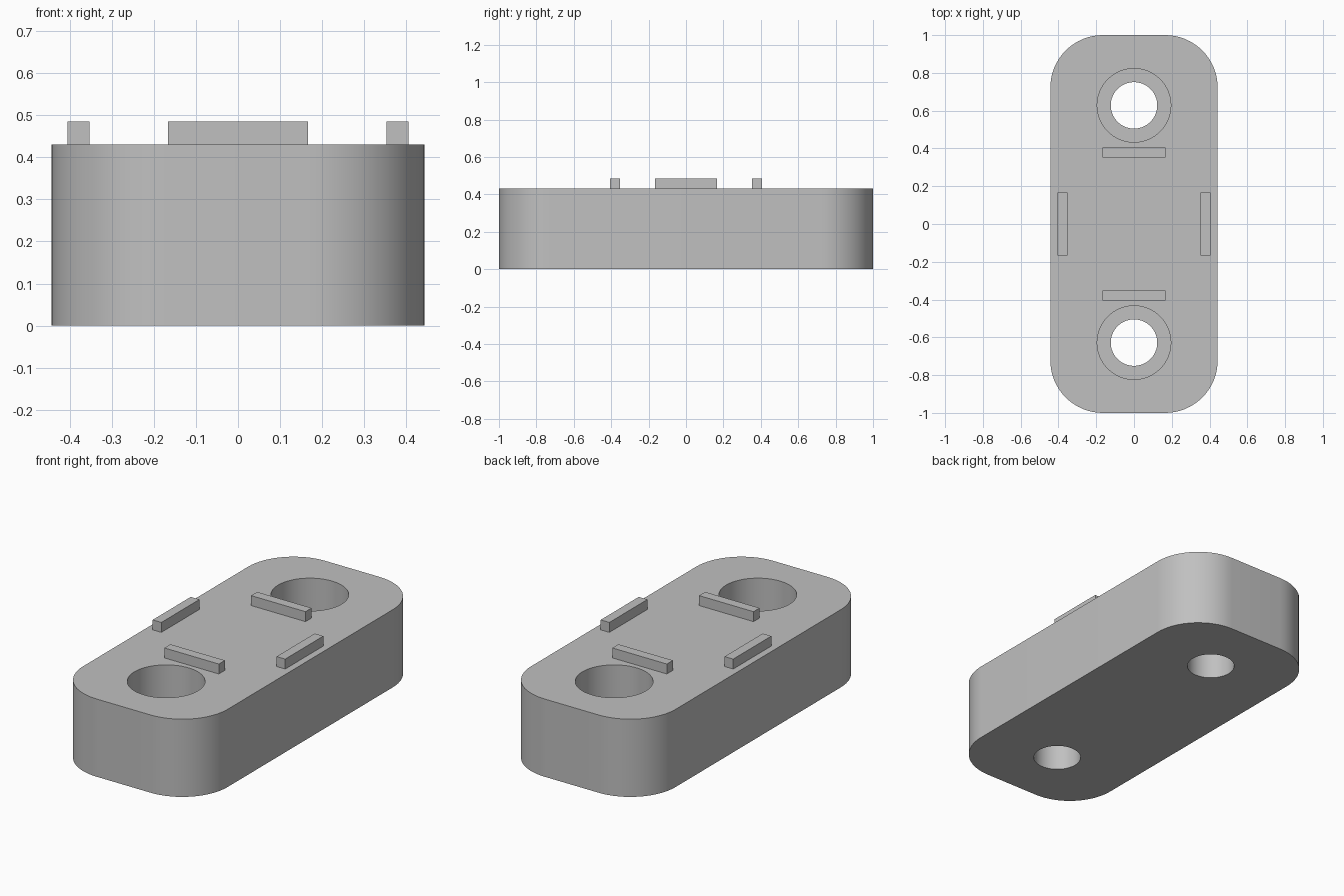
import bpy
import bmesh
from math import radians

cube = bpy.data.objects.get("Cube")
if cube:
    bpy.data.objects.remove(cube, do_unlink=True)

HEIGHT = 0.43      # top of the block
HOLE_Y = 0.628     # bolt hole centres
BORE_FLOOR = 0.2   # seat of the bolt heads

grey = bpy.data.materials.new("plain_grey")
grey.use_nodes = True
colour = (0.53, 0.53, 0.53, 1)
grey.diffuse_color = colour
grey.node_tree.nodes["Principled BSDF"].inputs["Base Color"].default_value = colour


def box(name, x, y, size, bottom):
    """Box centred on x and y, standing on the given height."""
    bpy.ops.mesh.primitive_cube_add(size=1, location=(x, y, bottom + size[2] / 2))
    ob = bpy.context.object
    ob.name = name
    ob.scale = size
    bpy.ops.object.transform_apply(location=True, rotation=False, scale=True)
    ob.data.materials.append(grey)
    return ob


def drill(target, y, radius, bottom, top):
    """Cut a vertical round hole through the target."""
    bpy.ops.mesh.primitive_cylinder_add(vertices=64, radius=radius, depth=top - bottom,
                                        location=(0, y, (top + bottom) / 2))
    cutter = bpy.context.object
    cutter.name = "hole_cutter"
    cutter.data.materials.append(grey)
    bpy.context.view_layer.objects.active = target
    mod = target.modifiers.new("hole", 'BOOLEAN')
    mod.operation = 'DIFFERENCE'
    mod.solver = 'EXACT'
    mod.object = cutter
    bpy.ops.object.modifier_apply(modifier=mod.name)
    bpy.data.objects.remove(cutter, do_unlink=True)


# Block with rounded vertical corners
block = box("mounting_block", 0, 0, (0.886, 2, HEIGHT), 0)
bm = bmesh.new()
bm.from_mesh(block.data)
uprights = [e for e in bm.edges if abs(e.verts[0].co.z - e.verts[1].co.z) > 0.1]
bmesh.ops.bevel(bm, geom=uprights, offset=0.278, segments=16, profile=0.5, affect='EDGES')
bm.to_mesh(block.data)
bm.free()

# Stepped bolt holes
for side in (-1, 1):
    drill(block, side * HOLE_Y, 0.195, BORE_FLOOR, HEIGHT + 0.1)
    drill(block, side * HOLE_Y, 0.123, -0.1, HEIGHT)

bpy.ops.object.select_all(action='DESELECT')
block.select_set(True)
bpy.context.view_layer.objects.active = block
bpy.ops.object.shade_smooth_by_angle(angle=radians(30))

# Four locating ribs on the top, sunk slightly into the block
SINK = 0.01
LONG, THIN, RISE, REACH = 0.333, 0.053, 0.055 + SINK, 0.379
for side, end, hand in ((-1, "front", "right"), (1, "back", "left")):
    box(end + "_rib", 0, side * REACH, (LONG, THIN, RISE), HEIGHT - SINK)
    box(hand + "_rib", side * REACH, 0, (THIN, LONG, RISE), HEIGHT - SINK)
